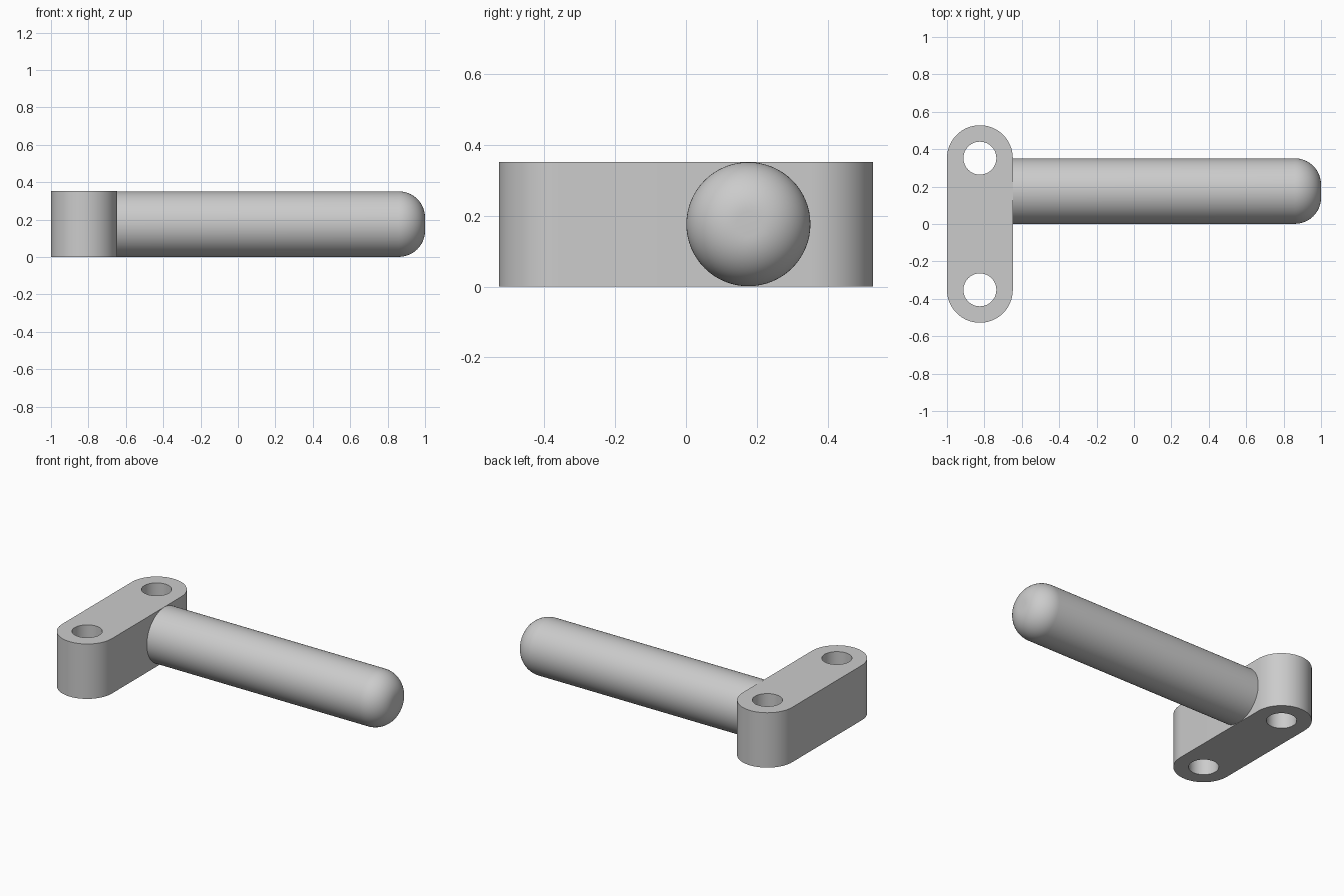
import bpy, bmesh
from math import pi, cos, sin, radians
from mathutils import Vector, Matrix

cube = bpy.data.objects.get("Cube")
if cube:
    bpy.data.objects.remove(cube, do_unlink=True)

R = 0.176            # block end radius
HOLE_R = 0.088
BLOCK_X = -1 + R
HOLE_Y = 2 * R
ROD_R = 0.175
ROD_START = -0.652
FILLET = 0.14

grey = bpy.data.materials.new("light_grey")
grey.use_nodes = True
colour = (0.6, 0.6, 0.6, 1)
grey.diffuse_color = colour
grey.node_tree.nodes["Principled BSDF"].inputs["Base Color"].default_value = colour


def finish(name, bm):
    bmesh.ops.recalc_face_normals(bm, faces=bm.faces)
    mesh = bpy.data.meshes.new(name)
    bm.to_mesh(mesh)
    bm.free()
    mesh.materials.append(grey)
    obj = bpy.data.objects.new(name, mesh)
    bpy.context.collection.objects.link(obj)
    bpy.ops.object.select_all(action='DESELECT')
    obj.select_set(True)
    bpy.context.view_layer.objects.active = obj
    bpy.ops.object.shade_smooth_by_angle(angle=radians(30))
    return obj


def arc(cx, cy, r, start, sweep, steps):
    angles = [start + sweep * i / steps for i in range(steps + 1)]
    return [Vector((cx + r * cos(a), cy + r * sin(a), 0)) for a in angles]


def loop(bm, points):
    verts = [bm.verts.new(p) for p in points]
    return [bm.edges.new((v, verts[i - 1])) for i, v in enumerate(verts)]


# Mounting block: rounded slot outline with two through holes
bm = bmesh.new()
edges = loop(bm, arc(BLOCK_X, HOLE_Y, R, 0, pi, 32) + arc(BLOCK_X, -HOLE_Y, R, pi, pi, 32))
for side in (-1, 1):
    edges += loop(bm, arc(BLOCK_X, side * HOLE_Y, HOLE_R, 0, 2 * pi, 48)[:-1])
bmesh.ops.triangle_fill(bm, edges=edges, use_beauty=True, use_dissolve=False)
top = bmesh.ops.extrude_face_region(bm, geom=bm.faces[:], use_keep_orig=True)
bmesh.ops.translate(bm, vec=(0, 0, 2 * R),
                    verts=[g for g in top["geom"] if isinstance(g, bmesh.types.BMVert)])
finish("mounting_block", bm)

# Handle rod: profile with a rounded tip, spun about its own axis
bm = bmesh.new()
axis = Vector((0, R, R))
profile = [Vector((ROD_START, 0, 0)), Vector((ROD_START, ROD_R, 0))]
profile += arc(1 - FILLET, ROD_R - FILLET, FILLET, pi / 2, -pi / 2, 16)
profile.append(Vector((1, 0, 0)))
verts = [bm.verts.new(p + axis) for p in profile]
edges = [bm.edges.new(pair) for pair in zip(verts, verts[1:])]
bmesh.ops.spin(bm, geom=verts + edges, cent=axis, axis=(1, 0, 0),
               angle=2 * pi, steps=64, use_duplicate=False)
bmesh.ops.remove_doubles(bm, verts=bm.verts, dist=0.0005)
finish("handle_rod", bm)
